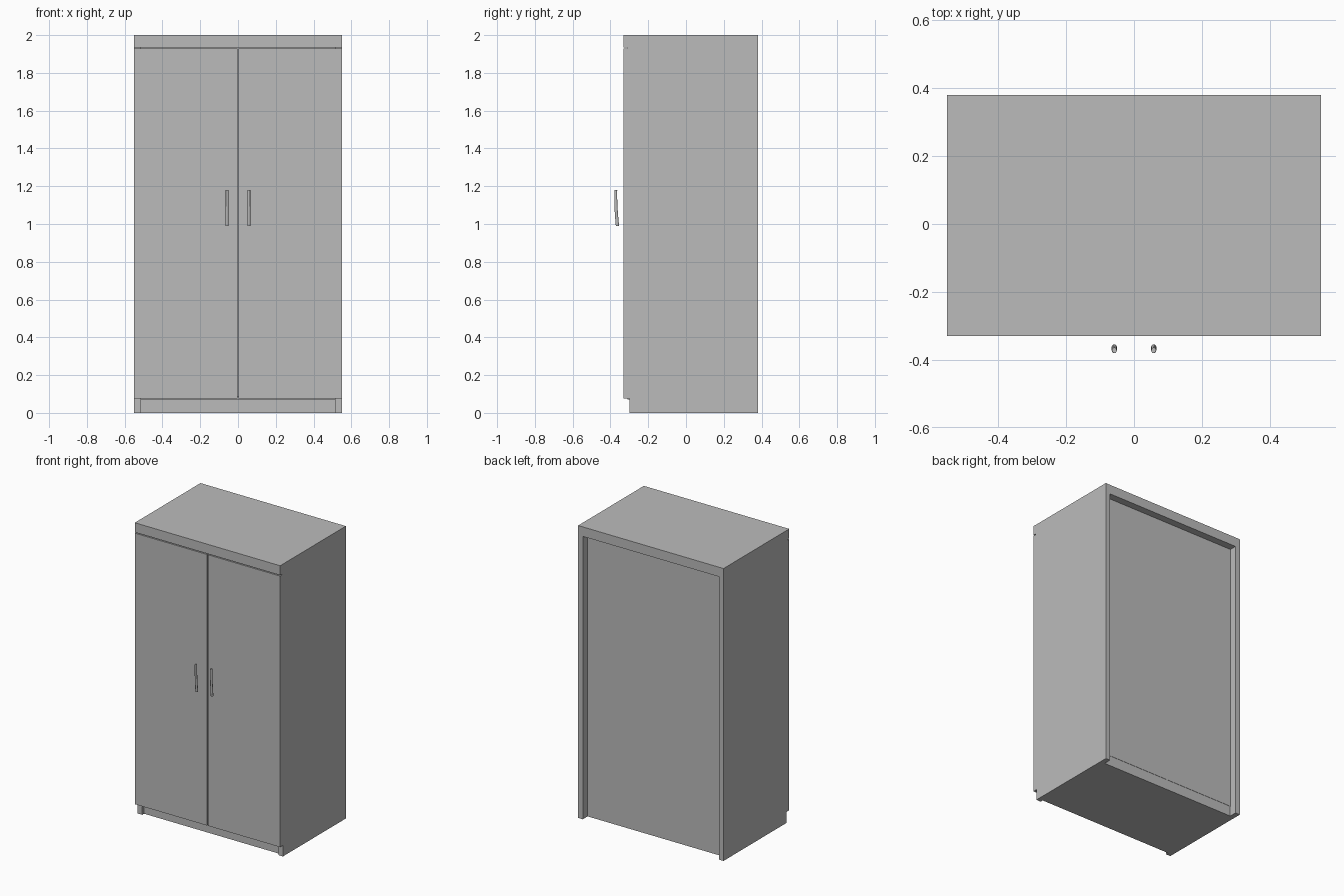
import bpy, bmesh, math

if "Cube" in bpy.data.objects:
    bpy.data.objects.remove(bpy.data.objects["Cube"])

# One plain grey finish for the whole cabinet
grey = bpy.data.materials.new("cabinet grey")
grey.diffuse_color = (0.5, 0.5, 0.5, 1)
grey.use_nodes = True
grey.node_tree.nodes["Principled BSDF"].inputs["Base Color"].default_value = grey.diffuse_color

W, FRONT, BACK, H = 0.55, -0.33, 0.38, 2.0
SIDE, DOOR, KICK_H, TOP_Z, GAP = 0.035, 0.02, 0.075, 1.935, 0.006


def finish(name, bm):
    bmesh.ops.recalc_face_normals(bm, faces=bm.faces)
    mesh = bpy.data.meshes.new(name)
    bm.to_mesh(mesh)
    bm.free()
    mesh.materials.append(grey)
    obj = bpy.data.objects.new(name, mesh)
    bpy.context.collection.objects.link(obj)
    return obj


def box(name, x, y, z):
    bm = bmesh.new()
    bmesh.ops.create_cube(bm, size=1)
    for v in bm.verts:
        for i, (lo, hi) in enumerate((x, y, z)):
            v.co[i] = lo if v.co[i] < 0 else hi
    return finish(name, bm)


def side_panel(name, x0, x1):
    # Side profile with the toe notch cut out of the front bottom corner
    profile = [(-0.30, 0), (BACK, 0), (BACK, TOP_Z), (FRONT + DOOR, TOP_Z),
               (FRONT + DOOR, KICK_H), (-0.30, KICK_H)]
    bm = bmesh.new()
    face = bm.faces.new([bm.verts.new((x0, y, z)) for y, z in profile])
    ext = bmesh.ops.extrude_face_region(bm, geom=[face])["geom"]
    bmesh.ops.translate(bm, vec=(x1 - x0, 0, 0),
                        verts=[v for v in ext if isinstance(v, bmesh.types.BMVert)])
    return finish(name, bm)


def handle(name, x):
    # Slim bowed bar swept along a gentle curve
    sides, steps, rings = 10, 10, []
    bm = bmesh.new()
    for i in range(steps + 1):
        t = i / steps
        z = 0.99 + 0.19 * t
        y = -0.363 - 0.009 * math.sin(t * math.pi * 0.6)
        r = 0.009 - 0.001 * t
        rings.append([bm.verts.new((x + 0.9 * r * math.cos(a), y + r * math.sin(a), z))
                      for a in (2 * math.pi * k / sides for k in range(sides))])
    for a, b in zip(rings, rings[1:]):
        for k in range(sides):
            n = (k + 1) % sides
            bm.faces.new((a[k], a[n], b[n], b[k]))
    bm.faces.new(rings[0])
    bm.faces.new(rings[-1])
    obj = finish(name, bm)
    bpy.context.view_layer.objects.active = obj
    obj.select_set(True)
    bpy.ops.object.shade_smooth_by_angle(angle=math.radians(40))
    obj.select_set(False)


# Carcass: top, recessed back, plinth with set-back kick board
inner = W - SIDE
box("top_panel", (-W, W), (FRONT, BACK), (TOP_Z, H))
box("back_panel", (-inner, inner), (0.31, 0.33), (KICK_H - 0.005, TOP_Z))
box("plinth", (-inner, inner), (-0.28, 0.328), (0, KICK_H - 0.005))
box("bottom_panel", (-inner, inner), (FRONT + DOOR, 0.31), (KICK_H - 0.005, KICK_H + 0.015))

# Sides, doors and handles, one of each per side
for label, s in (("left", -1), ("right", 1)):
    side_panel(label + "_side", s * inner, s * W)
    box(label + "_door", sorted((s * GAP / 2, s * W)), (FRONT, FRONT + DOOR),
        (KICK_H, TOP_Z - GAP))
    handle(label + "_handle", s * 0.058)
